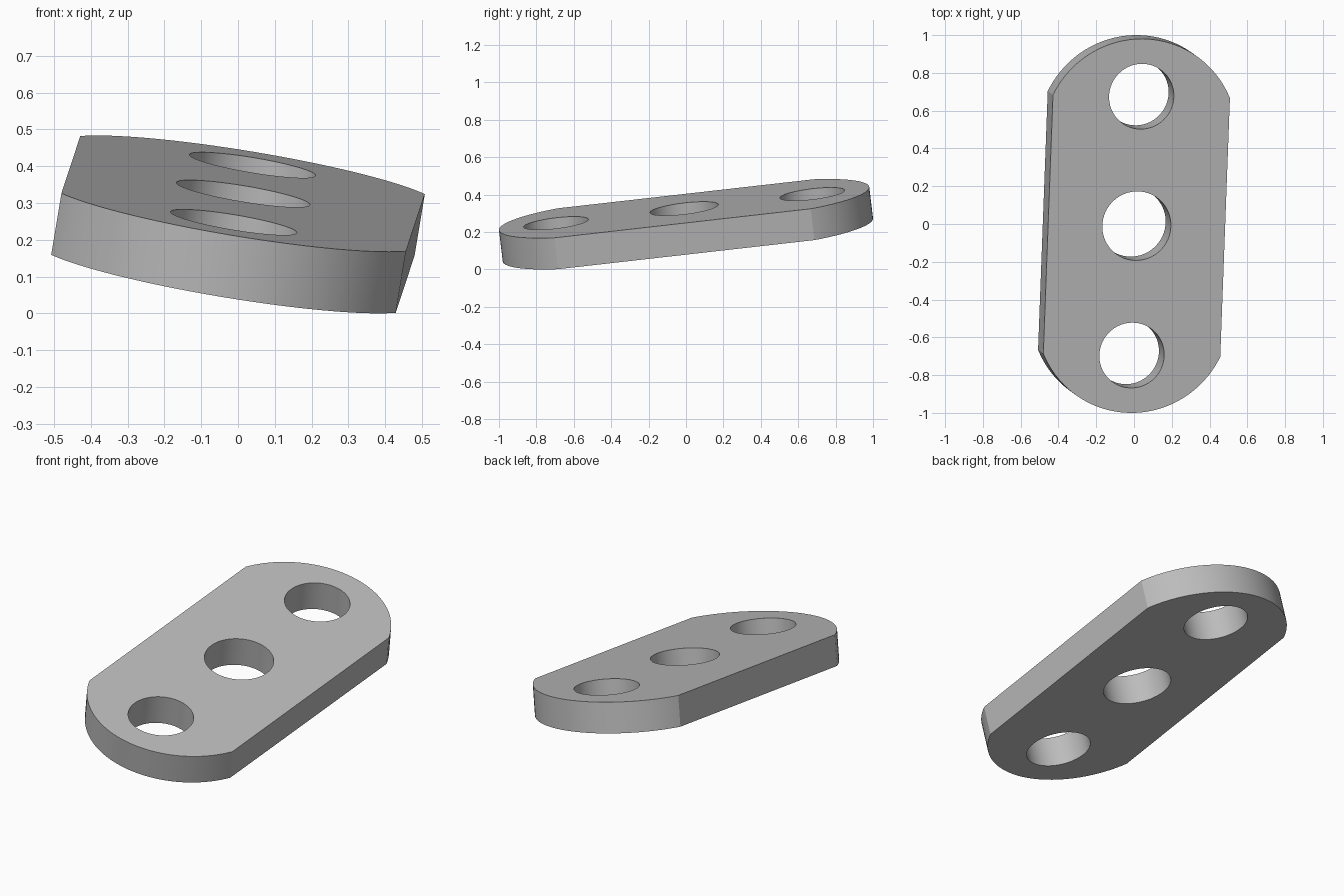
import bpy, bmesh
from math import asin, sin, cos, pi
from mathutils import Matrix, Vector

if "Cube" in bpy.data.objects:
    bpy.data.objects.remove(bpy.data.objects["Cube"], do_unlink=True)

HALF_WIDTH, SHOULDER, TIP, THICKNESS = 0.475, 0.69, 0.997, 0.171
ARC_STEPS = 40

grey = bpy.data.materials.new("plain grey")
grey.use_nodes = True
colour = (0.5, 0.5, 0.5, 1)
grey.diffuse_color = colour
grey.node_tree.nodes["Principled BSDF"].inputs["Base Color"].default_value = colour


def add_object(name, bm):
    mesh = bpy.data.meshes.new(name)
    bm.to_mesh(mesh)
    bm.free()
    mesh.materials.append(grey)
    obj = bpy.data.objects.new(name, mesh)
    bpy.context.collection.objects.link(obj)
    return obj


# Plate outline: two straight sides joined by rounded ends
rise = TIP - SHOULDER
radius = (HALF_WIDTH ** 2 + rise ** 2) / (2 * rise)
spread = asin(HALF_WIDTH / radius)
end = []
for i in range(ARC_STEPS + 1):
    a = spread * (1 - 2 * i / ARC_STEPS)
    end.append(Vector((radius * sin(a), TIP - radius + radius * cos(a), -THICKNESS / 2)))
outline = end + [Vector((-p.x, -p.y, p.z)) for p in end]

bm = bmesh.new()
base = bm.faces.new([bm.verts.new(p) for p in outline])
top = bmesh.ops.extrude_face_region(bm, geom=[base])["geom"]
bmesh.ops.translate(bm, vec=(0, 0, THICKNESS),
                    verts=[v for v in top if isinstance(v, bmesh.types.BMVert)])
bmesh.ops.recalc_face_normals(bm, faces=bm.faces)
plate = add_object("plate", bm)

# Three round holes along the plate
bm = bmesh.new()
for y, r in ((-0.69, 0.174), (0, 0.184), (0.69, 0.174)):
    bmesh.ops.create_cone(bm, cap_ends=True, segments=64, radius1=r, radius2=r,
                          depth=1, matrix=Matrix.Translation((0, y, 0)))
cutter = add_object("hole_cutter", bm)
cutter.hide_render = True

cut = plate.modifiers.new("holes", "BOOLEAN")
cut.operation = "DIFFERENCE"
cut.solver = "EXACT"
cut.object = cutter
bpy.ops.object.select_all(action="DESELECT")
bpy.context.view_layer.objects.active = plate
plate.select_set(True)
bpy.ops.object.modifier_apply(modifier=cut.name)
bpy.data.objects.remove(cutter, do_unlink=True)
bpy.ops.object.shade_smooth_by_angle(angle=pi / 9)

# Tilt the plate and rest it on the ground
across = Vector((0.986, -0.018, -0.166)).normalized()
along = Vector((0.0347, 0.993, 0.113))
along = (along - across * along.dot(across)).normalized()
tilt = Matrix((across, along, across.cross(along))).transposed().to_4x4()
plate.data.transform(tilt)
lowest = min(v.co.z for v in plate.data.vertices)
plate.data.transform(Matrix.Translation((0, 0, -lowest)))
